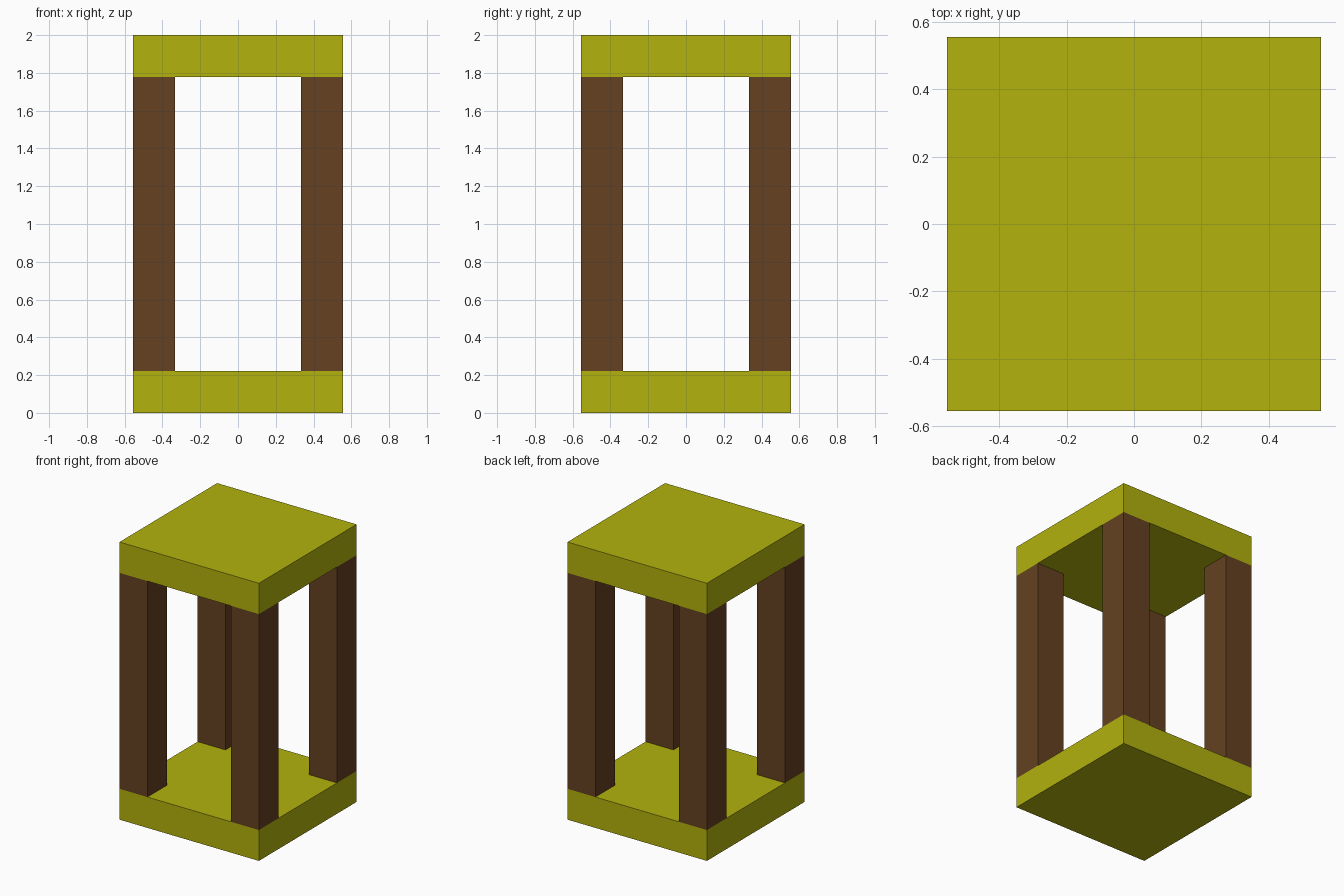
import bpy

cube = bpy.data.objects.get("Cube")
if cube:
    bpy.data.objects.remove(cube, do_unlink=True)

U = 2 / 9            # plate thickness and post width
WIDTH = 5 * U
HEIGHT = 9 * U


def make_material(name, rgb):
    mat = bpy.data.materials.new(name)
    mat.use_nodes = True
    color = (*rgb, 1.0)
    mat.diffuse_color = color
    mat.node_tree.nodes["Principled BSDF"].inputs["Base Color"].default_value = color
    return mat


def box(name, size, center, mat):
    bpy.ops.mesh.primitive_cube_add(size=1, location=center)
    obj = bpy.context.object
    obj.name = obj.data.name = name
    obj.scale = size
    bpy.ops.object.transform_apply(location=False, rotation=False, scale=True)
    obj.data.materials.append(mat)
    return obj


yellow = make_material("olive_yellow", (0.445, 0.445, 0.004))
brown = make_material("dark_brown", (0.130, 0.053, 0.015))

# Square plates at the bottom and top
box("bottom_plate", (WIDTH, WIDTH, U), (0, 0, U / 2), yellow)
box("top_plate", (WIDTH, WIDTH, U), (0, 0, HEIGHT - U / 2), yellow)

# Four corner posts, flush with the plate edges
offset = (WIDTH - U) / 2
for y_name, y_sign in (("front", -1), ("back", 1)):
    for x_name, x_sign in (("right", -1), ("left", 1)):
        box(f"{y_name}_{x_name}_post", (U, U, HEIGHT - 2 * U),
            (x_sign * offset, y_sign * offset, HEIGHT / 2), brown)
